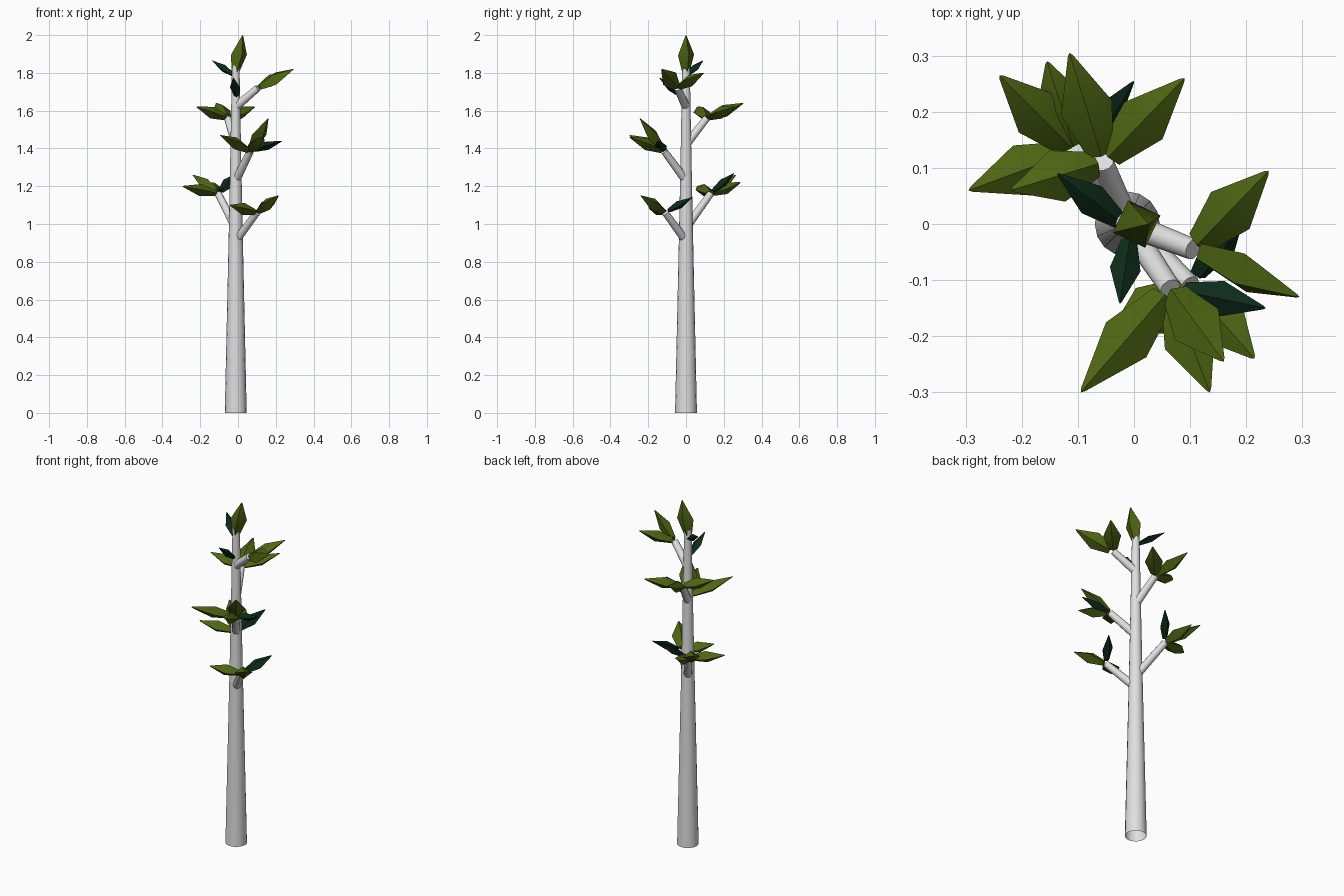
import bpy, bmesh, math
from mathutils import Vector, Matrix

cube = bpy.data.objects.get("Cube")
if cube:
    bpy.data.objects.remove(cube, do_unlink=True)


def material(name, rgb):
    m = bpy.data.materials.new(name)
    m.use_nodes = True
    m.diffuse_color = (*rgb, 1)
    bsdf = m.node_tree.nodes["Principled BSDF"]
    bsdf.inputs["Base Color"].default_value = (*rgb, 1)
    bsdf.inputs["Roughness"].default_value = 0.8
    return m


BARK = material("pale bark", (0.74, 0.74, 0.74))
LIGHT = material("leaf green", (0.075, 0.13, 0.006))
DARK = material("dark leaf green", (0.004, 0.025, 0.01))


def finish(bm, name, mat, angle):
    bmesh.ops.recalc_face_normals(bm, faces=bm.faces)
    mesh = bpy.data.meshes.new(name)
    bm.to_mesh(mesh)
    bm.free()
    mesh.materials.append(mat)
    ob = bpy.data.objects.new(name, mesh)
    bpy.context.collection.objects.link(ob)
    bpy.ops.object.select_all(action="DESELECT")
    ob.select_set(True)
    bpy.context.view_layer.objects.active = ob
    bpy.ops.object.shade_smooth_by_angle(angle=math.radians(angle))
    return ob


def bridge(bm, a, b):
    n = len(a)
    for i in range(n):
        j = (i + 1) % n
        bm.faces.new((a[i], a[j], b[j], b[i]))


def tube(name, path, sides, cap):
    """Tapered round tube through (x, y, z, radius) points."""
    bm = bmesh.new()
    pts = [Vector(p[:3]) for p in path]
    turn = (pts[-1] - pts[0]).to_track_quat("Z", "Y")
    rings = []
    for c, p in zip(pts, path):
        ring = []
        for i in range(sides):
            a = math.tau * i / sides
            ring.append(bm.verts.new(c + turn @ Vector((math.cos(a), math.sin(a), 0)) * p[3]))
        rings.append(ring)
    for a, b in zip(rings, rings[1:]):
        bridge(bm, a, b)
    if cap:
        bm.faces.new(rings[-1])
    return finish(bm, name, BARK, 50)


def leaf(name, base, tip, mat, width, thick, roll=0):
    """Faceted, ridged leaf: narrow base, broad middle, pointed tip."""
    base, tip = Vector(base), Vector(tip)
    axis = tip - base
    d = axis.normalized()
    side = d.cross(Vector((0, 0, 1)))
    side = side.normalized() if side.length > 0.25 else Vector((1, 0, 0))
    side = Matrix.Rotation(math.radians(roll), 3, d) @ side
    up = side.cross(d).normalized()
    bm = bmesh.new()
    rings = []
    for t, s in ((0, 0.5), (0.45, 1.0), (0.97, 0.1)):
        c = base + axis * t
        w, h = side * width * s / 2, up * thick * s / 2
        rings.append([bm.verts.new(c + o) for o in (w, h, -w, -h)])
    bridge(bm, rings[0], rings[1])
    bridge(bm, rings[1], rings[2])
    bm.faces.new(rings[0])
    point = bm.verts.new(tip)
    for i in range(4):
        bm.faces.new((rings[2][i], rings[2][(i + 1) % 4], point))
    return finish(bm, name, mat, 30)


# Trunk, open at the foot
CX = -0.012
tube("trunk", [(CX, 0, 0, 0.058), (CX, 0, 0.5, 0.047), (CX, 0, 1.0, 0.036),
               (CX, 0, 1.4, 0.028), (CX, 0, 1.84, 0.02)], 16, True)

# Each branch: foot height, end point, leaves (tip, dark, roll)
branches = [
    (0.93, (0.10, -0.11, 1.06), [
        ((-0.045, -0.20, 1.10), False, 0),
        ((0.215, -0.24, 1.15), False, 0),
        ((0.20, 0.03, 1.14), True, 30)]),
    (1.00, (-0.105, 0.13, 1.16), [
        ((-0.295, 0.06, 1.20), False, 0),
        ((-0.24, 0.265, 1.26), False, 0),
        ((-0.155, 0.29, 1.22), False, 0),
        ((0.0, 0.255, 1.27), True, 40)]),
    (1.25, (0.065, -0.115, 1.385), [
        ((-0.095, -0.30, 1.47), False, 0),
        ((0.135, -0.30, 1.46), False, 0),
        ((0.16, -0.245, 1.56), False, 0),
        ((0.235, -0.15, 1.44), True, 0)]),
    (1.44, (-0.055, 0.11, 1.56), [
        ((-0.22, 0.06, 1.62), False, 0),
        ((-0.115, 0.305, 1.64), False, 0),
        ((0.09, 0.26, 1.62), False, 0)]),
    (1.64, (0.105, -0.045, 1.72), [
        ((0.24, 0.095, 1.80), False, 0),
        ((0.295, -0.13, 1.82), False, 50)]),
]
for n, (foot, end, leaves) in enumerate(branches, 1):
    tube(f"branch_{n}", [(CX, 0, foot - 0.02, 0.023), (*end, 0.019)], 10, True)
    for k, (tip, dark, roll) in enumerate(leaves, 1):
        # Leaves wrap the branch end, starting slightly towards their tip
        start = Vector(end).lerp(Vector(tip), 0.08 if not dark else 0.14)
        size = (0.065, 0.045) if dark else (0.095, 0.065)
        leaf(f"branch_{n}_leaf_{k}", start, tip, DARK if dark else LIGHT, *size, roll)

# Leaves growing straight from the trunk
leaf("crown_leaf", (CX, 0, 1.81), (0.025, 0, 2.0), LIGHT, 0.09, 0.09, 20)
leaf("upper_trunk_leaf", (-0.025, 0.005, 1.79), (-0.137, 0.09, 1.865), DARK, 0.06, 0.04)
leaf("lower_trunk_leaf", (-0.008, -0.03, 1.68), (-0.025, -0.142, 1.775), DARK, 0.055, 0.04)
